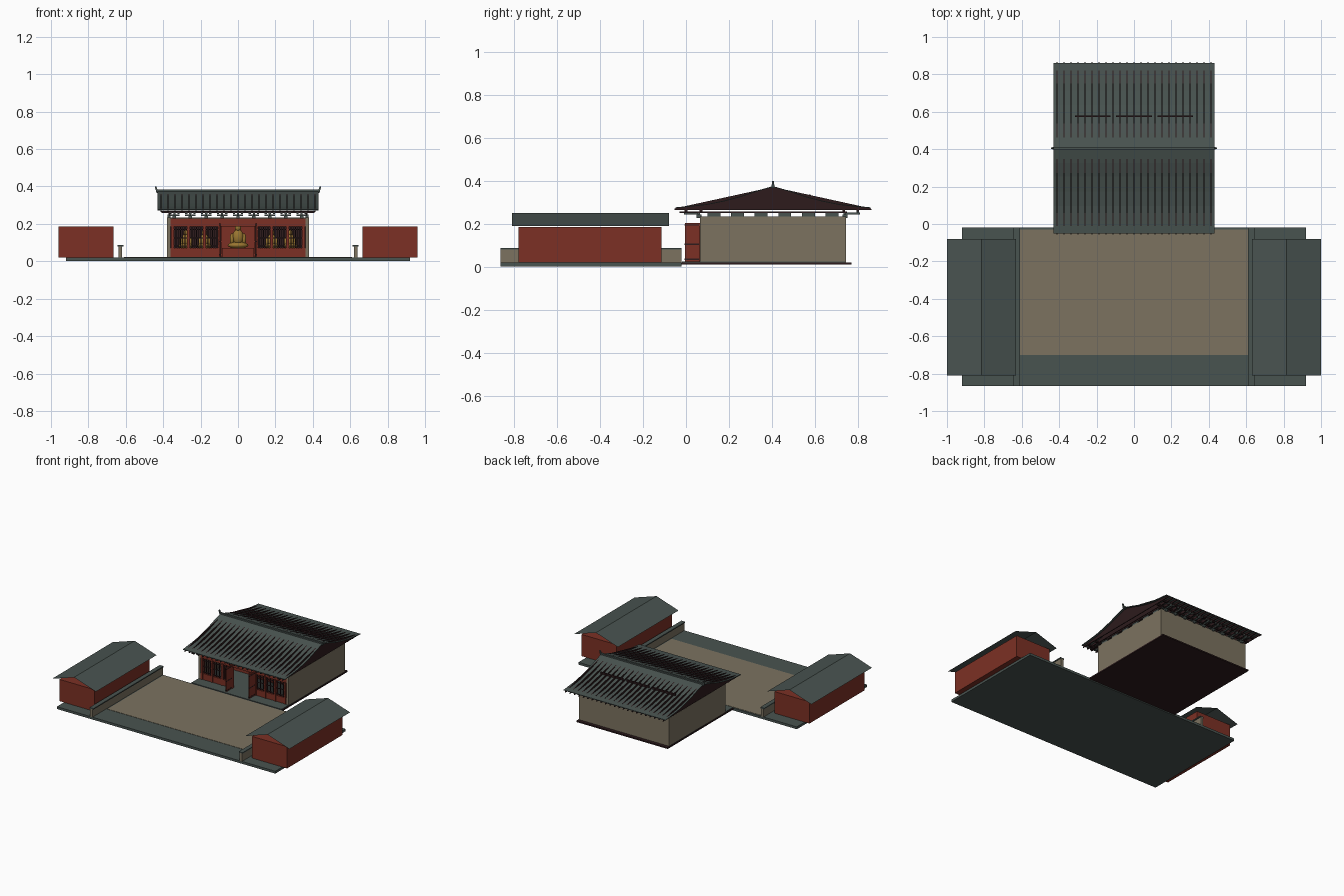
import bpy, bmesh, math
from mathutils import Vector

cube = bpy.data.objects.get("Cube")
if cube:
    bpy.data.objects.remove(cube, do_unlink=True)


def material(name, rgb):
    m = bpy.data.materials.new(name)
    m.use_nodes = True
    m.diffuse_color = (*rgb, 1)
    m.node_tree.nodes["Principled BSDF"].inputs["Base Color"].default_value = (*rgb, 1)
    return m


TILE = material("grey green tile", (0.066, 0.087, 0.08))
RED = material("red paint", (0.2, 0.03, 0.018))
STONE = material("beige stone", (0.2, 0.17, 0.117))
MAROON = material("dark maroon timber", (0.026, 0.011, 0.012))
GOLD = material("gold", (0.32, 0.18, 0.03))


def finish(name, bm, mat, smooth=False):
    bmesh.ops.recalc_face_normals(bm, faces=bm.faces)
    me = bpy.data.meshes.new(name)
    bm.to_mesh(me)
    bm.free()
    me.materials.append(mat)
    if smooth:
        me.shade_smooth()
    ob = bpy.data.objects.new(name, me)
    bpy.context.collection.objects.link(ob)
    return ob


def boxes(name, mat, *ranges):
    """One object from boxes given as (x0, x1, y0, y1, z0, z1)."""
    bm = bmesh.new()
    for x0, x1, y0, y1, z0, z1 in ranges:
        verts = bmesh.ops.create_cube(bm, size=1)["verts"]
        for v in verts:
            v.co = Vector(((x0 + x1) / 2 + v.co.x * (x1 - x0),
                           (y0 + y1) / 2 + v.co.y * (y1 - y0),
                           (z0 + z1) / 2 + v.co.z * (z1 - z0)))
    return finish(name, bm, mat)


def prisms(name, mat, profile, spans):
    """Extrude a closed (y, z) profile along x over each span."""
    bm = bmesh.new()
    for x0, x1 in spans:
        a = [bm.verts.new((x0, y, z)) for y, z in profile]
        b = [bm.verts.new((x1, y, z)) for y, z in profile]
        bm.faces.new(a)
        bm.faces.new(b)
        n = len(a)
        for i in range(n):
            bm.faces.new((a[i], a[(i + 1) % n], b[(i + 1) % n], b[i]))
    return finish(name, bm, mat)


def mirrored(r):
    """A box range and its copy across x = 0."""
    return [r, (-r[1], -r[0], *r[2:])]


# Courtyard
boxes("courtyard_platform", TILE, (-0.92, 0.92, -0.865, -0.02, 0.002, 0.02))
boxes("courtyard_paving", STONE, (-0.61, 0.61, -0.7, -0.03, 0.015, 0.022))
boxes("low_walls", STONE, *mirrored((0.62, 0.64, -0.865, -0.02, 0.02, 0.08)))
boxes("low_wall_caps", TILE, *mirrored((0.612, 0.645, -0.865, -0.02, 0.08, 0.088)))

# Side houses with thin gable roofs
boxes("side_house_walls", RED, *mirrored((0.665, 0.96, -0.78, -0.115, 0.02, 0.185)))
for side, label in ((1, "left"), (-1, "right")):
    bm = bmesh.new()
    rows = [[bm.verts.new((side * x, y, z)) for y in (-0.81, -0.08)]
            for x, z in ((0.63, 0.19), (0.815, 0.25), (1.0, 0.19))]
    for p, q in zip(rows, rows[1:]):
        bm.faces.new((p[0], p[1], q[1], q[0]))
    finish(label + "_house_roof", bm, TILE)

# Hall base, floor and walls
boxes("hall_base", MAROON, (-0.385, 0.385, -0.02, 0.77, 0.01, 0.02))
boxes("hall_floor", TILE, (-0.38, 0.38, -0.018, 0.74, 0.02, 0.024))
boxes("hall_walls", STONE, *mirrored((0.362, 0.38, 0.065, 0.745, 0.02, 0.235)),
      (-0.362, 0.362, 0.727, 0.745, 0.02, 0.235))
boxes("hall_inner_screen", MAROON, (-0.36, 0.36, 0.55, 0.56, 0.024, 0.23))

# Facade: sill walls, lintel, posts
boxes("facade_frame", RED,
      (-0.362, 0.362, 0.068, 0.085, 0.185, 0.228),
      *mirrored((0.1, 0.362, 0.068, 0.085, 0.024, 0.07)),
      *[r for x in (0.1, 0.18, 0.265, 0.35)
        for r in mirrored((x - 0.007, x + 0.007, 0.064, 0.085, 0.024, 0.19))])

# Window lattice
bars = []
for i in range(20):
    x = 0.112 + i * 0.0122
    bars += mirrored((x - 0.002, x + 0.002, 0.072, 0.078, 0.07, 0.186))
for z in (0.082, 0.125, 0.17):
    bars += mirrored((0.1, 0.352, 0.07, 0.076, z - 0.002, z + 0.002))
boxes("window_lattice", MAROON, *bars)

# Open door leaves with dark rails
boxes("door_leaves", RED, *mirrored((0.093, 0.101, -0.005, 0.065, 0.026, 0.205)))
boxes("door_rails", MAROON,
      *[r for z in (0.035, 0.105, 0.195)
        for r in mirrored((0.092, 0.102, -0.006, 0.06, z - 0.003, z + 0.003))])

# Altar and seated gold figures
boxes("altar", RED, (-0.085, 0.085, 0.3, 0.42, 0.024, 0.07),
      (-0.09, 0.09, 0.44, 0.45, 0.024, 0.2),
      *mirrored((0.13, 0.33, 0.32, 0.42, 0.024, 0.07)))


def seated_figure(name, x, y, s):
    bm = bmesh.new()
    for dx, dz, rx, ry, rz in ((0, 0.016, 0.055, 0.035, 0.018),
                               (0, 0.06, 0.03, 0.024, 0.042),
                               (0.032, 0.05, 0.012, 0.015, 0.03),
                               (-0.032, 0.05, 0.012, 0.015, 0.03),
                               (0, 0.11, 0.017, 0.017, 0.02)):
        verts = bmesh.ops.create_uvsphere(bm, u_segments=16, v_segments=10, radius=1)["verts"]
        for v in verts:
            v.co = Vector((x + s * (dx + v.co.x * rx), y + s * v.co.y * ry,
                           0.07 + s * (dz + v.co.z * rz)))
    finish(name, bm, GOLD, smooth=True)


seated_figure("central_figure", 0, 0.36, 1)
for x in (-0.28, -0.18, 0.18, 0.28):
    seated_figure("side_figure", x, 0.37, 0.75)

# Eave brackets and the beams they carry
blocks = []
for i in range(9):
    x = -0.34 + i * 0.085
    for y in (0.06, 0.74):
        out = -1 if y < 0.4 else 1
        blocks += [(x - 0.009, x + 0.009, y - 0.012, y + 0.012, 0.228, 0.243),
                   (x - 0.028, x + 0.028, y - 0.006, y + 0.006, 0.243, 0.25),
                   (x - 0.005, x + 0.005, min(y, y + out * 0.07), max(y, y + out * 0.07), 0.243, 0.252)]
        blocks += [(x + d - 0.006, x + d + 0.006, y + out * 0.06 - 0.006, y + out * 0.06 + 0.006,
                    0.252, 0.262) for d in (-0.022, 0, 0.022)]
for i in range(6):
    y = 0.13 + i * 0.11
    blocks += mirrored((0.36, 0.378, y - 0.03, y + 0.03, 0.235, 0.25))
boxes("eave_brackets", TILE, *blocks)
boxes("eave_beams", MAROON, *[(-0.41, 0.41, y - 0.006, y + 0.006, 0.258, 0.268)
                              for y in (0.0, 0.07, 0.735, 0.8)],
      *mirrored((0.36, 0.372, -0.03, 0.75, 0.25, 0.258)))

# Straight roof trusses, which break through the sagging roof
RIDGE = 0.405
count = 23
prisms("roof_trusses", MAROON,
       [(-0.055, 0.264), (-0.052, 0.272), (RIDGE, 0.372), (0.862, 0.272), (0.865, 0.264)],
       [(x - 0.003, x + 0.003) for x in (-0.412 + 0.824 * i / (count - 1) for i in range(count))])

# Concave roof covering
curve = [(0.455, 0.277), (0.385, 0.284), (0.31, 0.292), (0.23, 0.308), (0.15, 0.329),
         (0.08, 0.353), (0, 0.376)]
top = [(RIDGE - d, z) for d, z in curve] + [(RIDGE + d, z) for d, z in curve[-2::-1]]
prisms("hall_roof", TILE, top + [(y, z - 0.004) for y, z in reversed(top)], [(-0.43, 0.43)])

# Purlin on the back slope
boxes("back_purlin", MAROON, *[(x - 0.095, x + 0.095, 0.572, 0.58, 0.31, 0.338)
                               for x in (-0.22, 0, 0.22)])

# Ridge with upturned ends
boxes("roof_ridge", TILE, (-0.435, 0.435, RIDGE - 0.007, RIDGE + 0.007, 0.366, 0.384))
bm = bmesh.new()
for s in (1, -1):
    horn = [(0.425, 0.37), (0.437, 0.37), (0.445, 0.4), (0.437, 0.4)]
    a = [bm.verts.new((s * x, RIDGE - 0.005, z)) for x, z in horn]
    b = [bm.verts.new((s * x, RIDGE + 0.005, z)) for x, z in horn]
    bm.faces.new(a)
    bm.faces.new(b)
    for i in range(4):
        bm.faces.new((a[i], a[(i + 1) % 4], b[(i + 1) % 4], b[i]))
finish("ridge_horns", bm, TILE)
